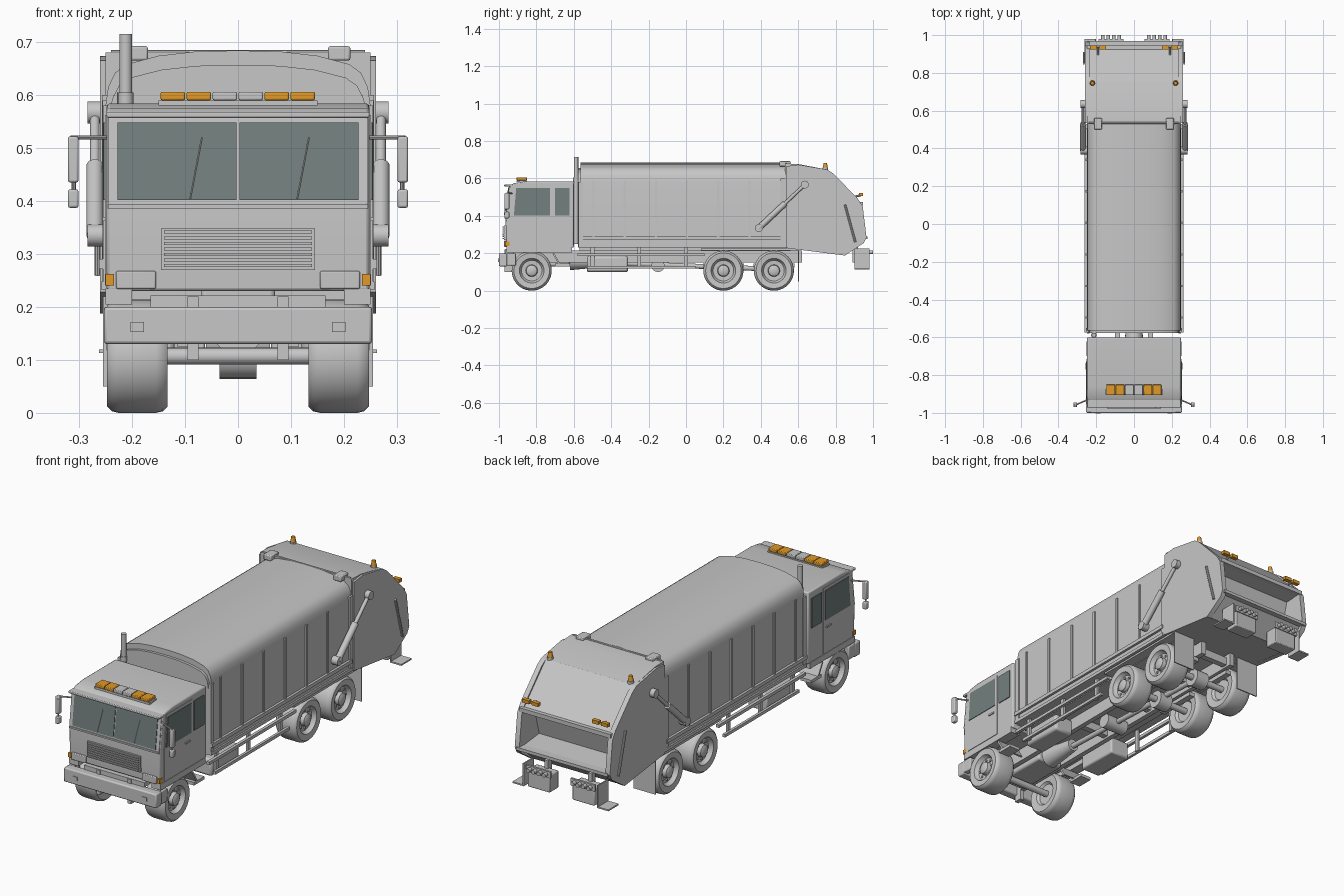
import bpy, bmesh, math
from mathutils import Vector, Matrix

if "Cube" in bpy.data.objects:
    bpy.data.objects.remove(bpy.data.objects["Cube"])


def material(name, rgb):
    m = bpy.data.materials.new(name)
    m.use_nodes = True
    m.diffuse_color = (*rgb, 1)
    m.node_tree.nodes["Principled BSDF"].inputs["Base Color"].default_value = (*rgb, 1)
    return m


GREY = material("body grey", (0.57, 0.57, 0.57))
GLASS = material("tinted glass", (0.17, 0.215, 0.21))
AMBER = material("amber lamp", (0.75, 0.32, 0.02))
made = []


def finish(name, bm, mat=GREY, bevel=0):
    bmesh.ops.recalc_face_normals(bm, faces=bm.faces)
    mesh = bpy.data.meshes.new(name)
    bm.to_mesh(mesh)
    bm.free()
    mesh.materials.append(mat)
    ob = bpy.data.objects.new(name, mesh)
    bpy.context.collection.objects.link(ob)
    if bevel:
        mod = ob.modifiers.new("soft edges", "BEVEL")
        mod.width, mod.segments = bevel, 2
    made.append(ob)
    return ob


def box(name, x, y, z, mat=GREY, bevel=0):
    """Box from three (low, high) ranges."""
    bm = bmesh.new()
    bmesh.ops.create_cube(bm, size=1)
    for v in bm.verts:
        v.co = [r[0] if c < 0 else r[1] for r, c in zip((x, y, z), v.co)]
    return finish(name, bm, mat, bevel)


def pair(name, x, y, z, mat=GREY, bevel=0):
    """The same box on both sides."""
    box("left_" + name, x, y, z, mat, bevel)
    box("right_" + name, (-x[1], -x[0]), y, z, mat, bevel)


def prism(name, pts, a, b, mat=GREY, axis="x", bevel=0):
    """Outline extruded along x (y,z points) or along y (x,z points)."""
    bm = bmesh.new()
    put = (lambda p, t: (t, *p)) if axis == "x" else (lambda p, t: (p[0], t, p[1]))
    face = bm.faces.new([bm.verts.new(put(p, a)) for p in pts])
    new = bmesh.ops.extrude_face_region(bm, geom=[face])["geom"]
    step = Vector(put((0, 0), b - a))
    bmesh.ops.translate(bm, vec=step, verts=[v for v in new if isinstance(v, bmesh.types.BMVert)])
    return finish(name, bm, mat, bevel)


def rod(name, p, q, r, mat=GREY, r2=None, sides=20):
    """Cylinder or cone between two points."""
    p, q = Vector(p), Vector(q)
    d = q - p
    bm = bmesh.new()
    turn = Matrix.Translation((p + q) / 2) @ d.to_track_quat("Z", "Y").to_matrix().to_4x4()
    bmesh.ops.create_cone(bm, cap_ends=True, segments=sides, radius1=r,
                          radius2=r if r2 is None else r2, depth=d.length, matrix=turn)
    return finish(name, bm, mat)


# Wheels, turned from one profile
TYRE = [(0, .15), (.05, .15), (.06, .138), (.095, .133), (.104, .142), (.107, .155), (.107, .225),
        (.104, .238), (.095, .247), (.066, .244), (.061, .232), (.055, .224), (.032, .222),
        (.029, .24), (.018, .246), (0, .247)]


def wheel(name, s, y):
    bm = bmesh.new()
    vs = [bm.verts.new((s * x, y, .107 + r)) for r, x in TYRE]
    es = [bm.edges.new(e) for e in zip(vs, vs[1:])]
    bmesh.ops.spin(bm, geom=vs + es, cent=(0, y, .107), axis=(1, 0, 0), angle=math.tau, steps=40)
    bmesh.ops.remove_doubles(bm, verts=bm.verts, dist=.0005)
    finish(name, bm)
    for i in range(8):
        a = i * math.tau / 8
        c = (y + .043 * math.cos(a), .107 + .043 * math.sin(a))
        rod(name + "_stud", (s * .22, *c), (s * .228, *c), .006, sides=10)


for label, y in (("front", -.825), ("middle", .2), ("rear", .47)):
    for side, s in (("left", 1), ("right", -1)):
        wheel(f"{side}_{label}_wheel", s, y)
    rod(label + "_axle", (-.17, y, .107), (.17, y, .107), .016)
    if label != "front":
        rod(label + "_differential", (-.035, y, .107), (.035, y, .107), .043)
        pair(label + "_leaf_spring", (.085, .115), (y - .11, y + .11), (.125, .145))

# Chassis and underside
pair("chassis_rail", (.075, .1), (-.93, .62), (.15, .215))
for y in (-.68, -.3, .02, .33, .58):
    box("cross_member", (-.08, .08), (y - .015, y + .015), (.16, .2))
rod("drive_shaft", (0, -.45, .15), (0, .47, .115), .013)
box("engine", (-.07, .07), (-.9, -.62), (.13, .26), bevel=.01)
rod("gearbox", (0, -.62, .16), (0, -.45, .155), .05, r2=.03)
rod("air_tank", (-.06, -.15, .135), (.06, -.15, .135), .035)
box("fuel_tank", (.12, .225), (-.53, -.31), (.1, .185), bevel=.012)
box("battery_box", (-.225, -.12), (-.53, -.31), (.1, .185), bevel=.008)
pair("side_guard_lower", (.235, .248), (-.53, .05), (.118, .133))
pair("side_guard_upper", (.235, .25), (-.58, .1), (.185, .2))
for y in (-.5, -.25, 0):
    pair("guard_post", (.225, .237), (y - .01, y + .01), (.118, .23))
pair("rear_fender", (.13, .25), (.08, .6), (.216, .226))
pair("mud_flap", (.135, .255), (.598, .604), (.05, .22))
box("body_subframe", (-.2, .2), (-.57, .56), (.213, .238))

# Bumper and front frame
box("bumper", (-.253, .253), (-1, -.955), (.13, .2), bevel=.006)
pair("bumper_end", (.225, .253), (-.96, -.91), (.135, .2), bevel=.004)
pair("bumper_lamp", (.177, .203), (-1.004, -.995), (.153, .172))
box("front_frame", (-.165, .165), (-.965, -.92), (.2, .222))
pair("tow_hook", (.075, .095), (-.97, -.93), (.1, .22))
pair("cab_side_step", (.19, .25), (-.7, -.62), (.13, .145))
pair("cab_side_sill", (.2, .25), (-.96, -.61), (.205, .235))
for s in (1, -1):
    prism("front_splash_guard", [(-.715, .2), (-.705, .2), (-.67, .14), (-.68, .14)], s * .13, s * .25)

# Cab shell
prism("cab", [(-.96, .23), (-.965, .39), (-.945, .56), (-.92, .575), (-.86, .584), (-.6, .584),
              (-.6, .23)], -.248, .248, bevel=.006)
box("roof_visor", (-.248, .248), (-.972, -.92), (.557, .568), bevel=.003)
box("belt_trim", (-.245, .245), (-.97, -.955), (.386, .394))


def slope(z):
    return -.965 + .02 * (z - .39) / .17


def on_front(name, x0, x1, z0, z1, t, mat=GREY):
    prism(name, [(slope(z0) - t, z0), (slope(z1) - t, z1), (slope(z1), z1), (slope(z0), z0)], x0, x1, mat)


on_front("windscreen_frame", -.245, .245, .396, .556, .002)
on_front("right_windscreen", -.227, -.003, .402, .548, .005, GLASS)
on_front("left_windscreen", .003, .227, .402, .548, .005, GLASS)
for x in (-.09, .112):
    rod("wiper", (x, slope(.405) - .008, .405), (x + .022, slope(.52) - .008, .52), .002, sides=6)
box("grille_panel", (-.145, .145), (-.972, -.955), (.27, .348))
for i in range(7):
    z = .278 + i * .0105
    box("grille_slat", (-.14, .14), (-.98, -.968), (z - .0028, z + .0028))
pair("headlamp", (.155, .23), (-.972, -.95), (.234, .268), bevel=.003)
pair("indicator", (.234, .25), (-.968, -.945), (.24, .262), AMBER)

# Cab sides: doors, windows, handles, mirrors
for side, s in (("left", 1), ("right", -1)):
    prism(side + "_door", [(-.93, .24), (-.93, .4), (-.915, .562), (-.715, .562), (-.715, .24)],
          s * .246, s * .251)
    prism(side + "_door_window", [(-.92, .402), (-.908, .548), (-.727, .548), (-.727, .402)],
          s * .248, s * .254, GLASS)
    prism(side + "_rear_window", [(-.7, .402), (-.7, .548), (-.622, .548), (-.622, .402)],
          s * .246, s * .252, GLASS)
    rod(side + "_mirror_arm", (s * .245, -.93, .52), (s * .315, -.96, .52), .004, sides=8)
    rod(side + "_mirror_stem", (s * .31, -.96, .4), (s * .31, -.96, .52), .004, sides=8)
pair("door_handle", (.25, .256), (-.77, -.735), (.362, .37))
pair("main_mirror", (.301, .321), (-.97, -.945), (.435, .522), bevel=.004)
pair("wide_mirror", (.301, .321), (-.97, -.945), (.387, .422), bevel=.004)

# Roof light bar and exhaust stack
box("light_bar_base", (-.15, .15), (-.905, -.85), (.58, .59))
for i in range(6):
    x = -.146 + i * .049
    box("light_bar_lens", (x, x + .046), (-.906, -.85), (.59, .606), GREY if i in (2, 3) else AMBER, .003)
rod("exhaust_stack", (-.212, -.588, .25), (-.212, -.588, .715), .012)
rod("exhaust_sleeve", (-.212, -.588, .58), (-.212, -.588, .605), .015)

# Refuse body with rounded roof
half = [(.25, .232), (.25, .58), (.245, .615), (.232, .642), (.21, .658), (.15, .674), (.08, .682)]
outline = half + [(0, .684)] + [(-x, z) for x, z in reversed(half)]
prism("refuse_body", outline, -.565, .53, axis="y")
prism("body_front_cap", [(x * .97, .232 + (z - .232) * .94) for x, z in outline], -.578, -.56, axis="y")
for i in range(6):
    y = -.495 + i * .167
    pair("side_rib", (.245, .256), (y - .006, y + .006), (.29, .59))
pair("body_lower_rail", (.245, .262), (-.575, .52), (.272, .29))
pair("body_bottom_rail", (.245, .258), (-.575, .52), (.232, .248))
pair("body_front_post", (.24, .255), (-.575, -.55), (.232, .58))
pair("body_rear_post", (.24, .257), (.505, .53), (.232, .6))
pair("marker_lamp_bracket", (.2, .235), (-.57, -.55), (.59, .6))

# Rear hopper: hollow centre section between two side walls
prism("hopper", [(.53, .228), (.53, .68), (.6, .677), (.757, .647), (.93, .47), (.92, .455), (.85, .45),
                 (.81, .3), (.955, .285), (.85, .19)], -.25, .25)
wall = [(.535, .228), (.535, .665), (.6, .674), (.757, .647), (.79, .625), (.92, .49), (.945, .45),
        (.965, .285), (.95, .255), (.85, .188)]
for side, s in (("left", 1), ("right", -1)):
    prism(side + "_hopper_wall", wall, s * .235, s * .26)
    rod(side + "_grab_rail", (s * .265, .85, .46), (s * .265, .905, .26), .006, sides=10)
    # Lifting ram
    rod(side + "_ram_barrel", (s * .27, .39, .335), (s * .27, .53, .467), .016)
    rod(side + "_ram_piston", (s * .27, .52, .458), (s * .27, .635, .567), .009)
    rod(side + "_ram_upper_pivot", (s * .25, .635, .567), (s * .284, .635, .567), .021)
    rod(side + "_ram_lower_pivot", (s * .245, .39, .335), (s * .284, .39, .335), .021)
    # Roof beacons
    rod(side + "_beacon_base", (s * .22, .745, .64), (s * .22, .745, .658), .015)
    rod(side + "_beacon", (s * .22, .745, .658), (s * .22, .745, .683), .013, AMBER, .009)
    for x in (.165, .215):
        box(side + "_tail_indicator", (s * x - .018, s * x + .018), (.925, .945), (.505, .522), AMBER)
    rod(side + "_tail_lamp_arm", (s * .19, .89, .5), (s * .19, .935, .51), .006, sides=8)
pair("hopper_hinge", (.17, .212), (.5, .56), (.665, .692), bevel=.004)
rod("hinge_bar", (-.24, .535, .68), (.24, .535, .68), .005, sides=10)
box("hopper_edge_bar", (-.25, .25), (.915, .945), (.455, .475))
box("hopper_sill", (-.25, .25), (.93, .97), (.275, .29))

# Rear lamp boxes and steps
pair("tail_lamp_box", (.062, .182), (.905, .975), (.115, .2), bevel=.004)
pair("tail_lamp_frame", (.055, .188), (.97, .98), (.19, .222))
for s in (1, -1):
    for i in range(4):
        x = s * (.078 + i * .029)
        rod("tail_lamp", (x, .975, .206), (x, 1, .206), .01, sides=12)
pair("tail_lamp_hanger", (.11, .13), (.89, .92), (.15, .24))
pair("step_side", (.2, .206), (.9, .98), (.115, .225))
pair("step_tread", (.2, .262), (.9, .98), (.113, .12))

# Smooth round parts, keep edges crisp
for ob in bpy.context.selected_objects:
    ob.select_set(False)
for ob in made:
    ob.select_set(True)
bpy.context.view_layer.objects.active = made[0]
bpy.ops.object.shade_smooth_by_angle(angle=math.radians(32))
